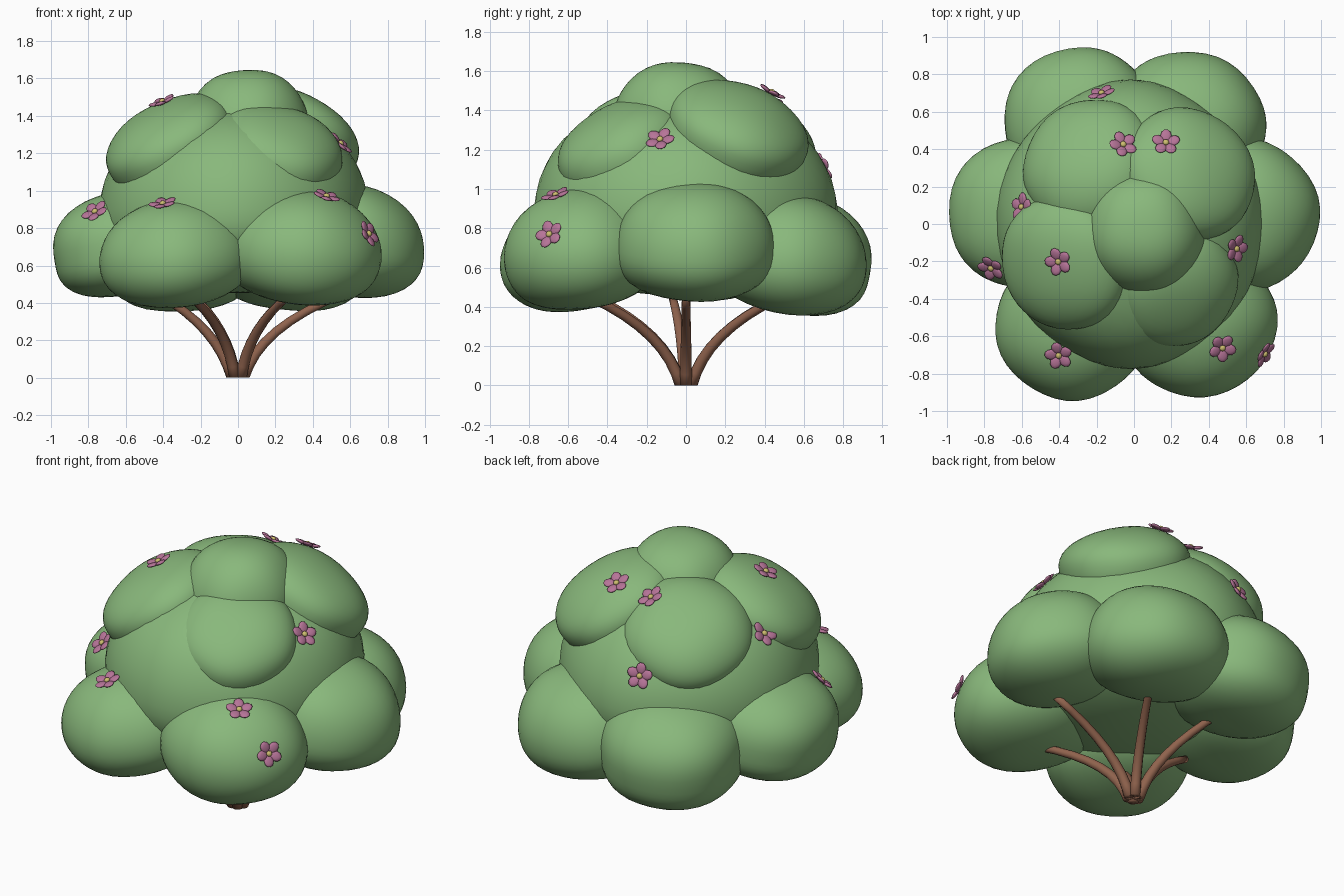
import bpy, bmesh, math, random
from mathutils import Vector, Matrix
from mathutils.bvhtree import BVHTree

if "Cube" in bpy.data.objects:
    bpy.data.objects.remove(bpy.data.objects["Cube"])

random.seed(4)


def material(name, rgb):
    m = bpy.data.materials.new(name)
    m.diffuse_color = (*rgb, 1)
    m.use_nodes = True
    m.node_tree.nodes["Principled BSDF"].inputs["Base Color"].default_value = m.diffuse_color
    return m


GREEN = material("leaf green", (0.25, 0.48, 0.20))
BROWN = material("bark brown", (0.28, 0.125, 0.075))
PINK = material("petal pink", (0.47, 0.175, 0.315))
YELLOW = material("flower yellow", (0.62, 0.52, 0.16))


def finish(name, bm, mats):
    me = bpy.data.meshes.new(name)
    for f in bm.faces:
        f.smooth = True
    bm.to_mesh(me)
    bm.free()
    for m in mats:
        me.materials.append(m)
    ob = bpy.data.objects.new(name, me)
    bpy.context.collection.objects.link(ob)
    return ob


def blob(name, centre, radii, tilt, wobble=0.012):
    """Plump, slightly uneven clump of foliage, its top leaning outward by tilt degrees."""
    bm = bmesh.new()
    bmesh.ops.create_icosphere(bm, subdivisions=4, radius=1)
    a, b, c = (random.uniform(0, 6.28) for _ in range(3))
    rx, ry, rz = radii
    lean = Matrix.Rotation(math.radians(tilt), 3, Vector((-centre[1], centre[0], 0.0001)).normalized())
    for v in bm.verts:
        x, y, z = v.co
        power, h = (2.15, rz * 1.12) if z > 0 else (2.5, rz * 0.88)
        s = (math.hypot(x, y) ** power + abs(z) ** power) ** (-1 / power)
        s *= 1 + wobble * (math.sin(6 * x + a) + math.sin(6 * y + b) + math.sin(6 * z + c)) / 1.5
        v.co = Vector(centre) + lean @ Vector((x * rx * s, y * ry * s, z * h * s - 0.12 * rz))
    return finish(name, bm, [GREEN])


# Foliage: body, lower ring, upper ring, crown (centre, radii, outward tilt)
clumps = [
    ("foliage_body", (-0.02, 0, 0.96), (0.71, 0.76, 0.50), 0),
    ("lower_clump_right", (0.595, 0.05, 0.735), (0.405, 0.405, 0.295), 10),
    ("lower_clump_left", (-0.595, 0.06, 0.725), (0.405, 0.41, 0.285), 10),
    ("lower_clump_front_left", (-0.335, -0.55, 0.67), (0.405, 0.40, 0.28), 10),
    ("lower_clump_front_right", (0.345, -0.53, 0.70), (0.42, 0.395, 0.30), 10),
    ("lower_clump_back_left", (-0.29, 0.55, 0.67), (0.41, 0.405, 0.305), 10),
    ("lower_clump_back_right", (0.285, 0.53, 0.67), (0.425, 0.395, 0.30), 10),
    ("upper_clump_front_left", (-0.37, -0.21, 1.27), (0.37, 0.37, 0.19), 30),
    ("upper_clump_front_right", (0.225, -0.33, 1.225), (0.35, 0.35, 0.19), 30),
    ("upper_clump_back_left", (-0.24, 0.32, 1.26), (0.37, 0.37, 0.20), 30),
    ("upper_clump_back_right", (0.29, 0.27, 1.305), (0.375, 0.37, 0.20), 30),
    ("crown_clump", (0.055, -0.04, 1.38), (0.325, 0.335, 0.265), 0),
]
verts, polys = [], []
for name, c, r, tilt in clumps:
    me = blob(name, c, r, tilt).data
    n = len(verts)
    verts += [v.co.copy() for v in me.vertices]
    polys += [[i + n for i in p.vertices] for p in me.polygons]
surface = BVHTree.FromPolygons(verts, polys)

# Stems: tapering curved tubes fanning out into the foliage
STEPS, SIDES = 9, 10
for i, (ang, reach) in enumerate([(0, 0.57), (60, 0.56), (118, 0.54), (189, 0.44), (240, 0.54), (300, 0.57)]):
    d = Vector((math.cos(math.radians(ang)), math.sin(math.radians(ang)), 0))
    side = Vector((-d.y, d.x, 0))
    p0, p1, p2 = d * 0.032, d * 0.11 + Vector((0, 0, 0.27)), d * reach + Vector((0, 0, 0.45))
    bm = bmesh.new()
    rings = []
    for k in range(STEPS):
        t = k / (STEPS - 1)
        o = p0 * (1 - t) ** 2 + p1 * 2 * t * (1 - t) + p2 * t * t
        tan = ((p1 - p0) * (1 - t) + (p2 - p1) * t).normalized() if k else Vector((0, 0, 1))
        up = tan.cross(side)
        r = 0.031 - 0.010 * t
        rings.append([bm.verts.new(o + r * (side * math.cos(j * math.tau / SIDES) + up * math.sin(j * math.tau / SIDES)))
                      for j in range(SIDES)])
    for lo, hi in zip(rings, rings[1:]):
        for j in range(SIDES):
            bm.faces.new((lo[j], lo[(j + 1) % SIDES], hi[(j + 1) % SIDES], hi[j]))
    bm.faces.new(rings[0])
    bm.faces.new(rings[-1])
    bmesh.ops.recalc_face_normals(bm, faces=bm.faces)
    finish(f"stem_{i + 1}", bm, [BROWN])


def flower(name, place):
    """Five rounded petals around a yellow button."""
    bm = bmesh.new()
    for k in range(5):
        m = (place @ Matrix.Rotation(k * math.tau / 5, 4, 'Z') @ Matrix.Translation((0.042, 0, 0.012))
             @ Matrix.Rotation(-0.2, 4, 'Y') @ Matrix.Diagonal((0.036, 0.030, 0.010, 1)))
        bmesh.ops.create_icosphere(bm, subdivisions=2, radius=1, matrix=m)
    n = len(bm.faces)
    bmesh.ops.create_icosphere(bm, subdivisions=2, radius=1,
                               matrix=place @ Matrix.Translation((0, 0, 0.015)) @ Matrix.Diagonal((0.017, 0.017, 0.013, 1)))
    for i, f in enumerate(bm.faces):
        f.material_index = int(i >= n)
    finish(name, bm, [PINK, YELLOW])


# Flowers: dropped straight down onto the foliage, the last one set from the left side
down, right = Vector((0, 0, -1)), Vector((1, 0, 0))
rays = [(Vector((x, y, 3)), down) for x, y in
        [(-0.76, -0.23), (-0.40, -0.20), (-0.40, -0.70), (0.47, -0.66), (0.69, -0.69),
         (0.54, -0.13), (-0.06, 0.42), (0.17, 0.43), (-0.17, 0.69)]]
rays.append((Vector((-3, 0.09, 1.25)), right))
for i, (start, d) in enumerate(rays):
    hit, nor, _, _ = surface.ray_cast(start, d)
    if nor.dot(d) > 0:
        nor = -nor
    place = (Matrix.Translation(hit) @ nor.to_track_quat('Z', 'Y').to_matrix().to_4x4()
             @ Matrix.Rotation(i * 0.5, 4, 'Z'))
    flower(f"flower_{i + 1}", place)
